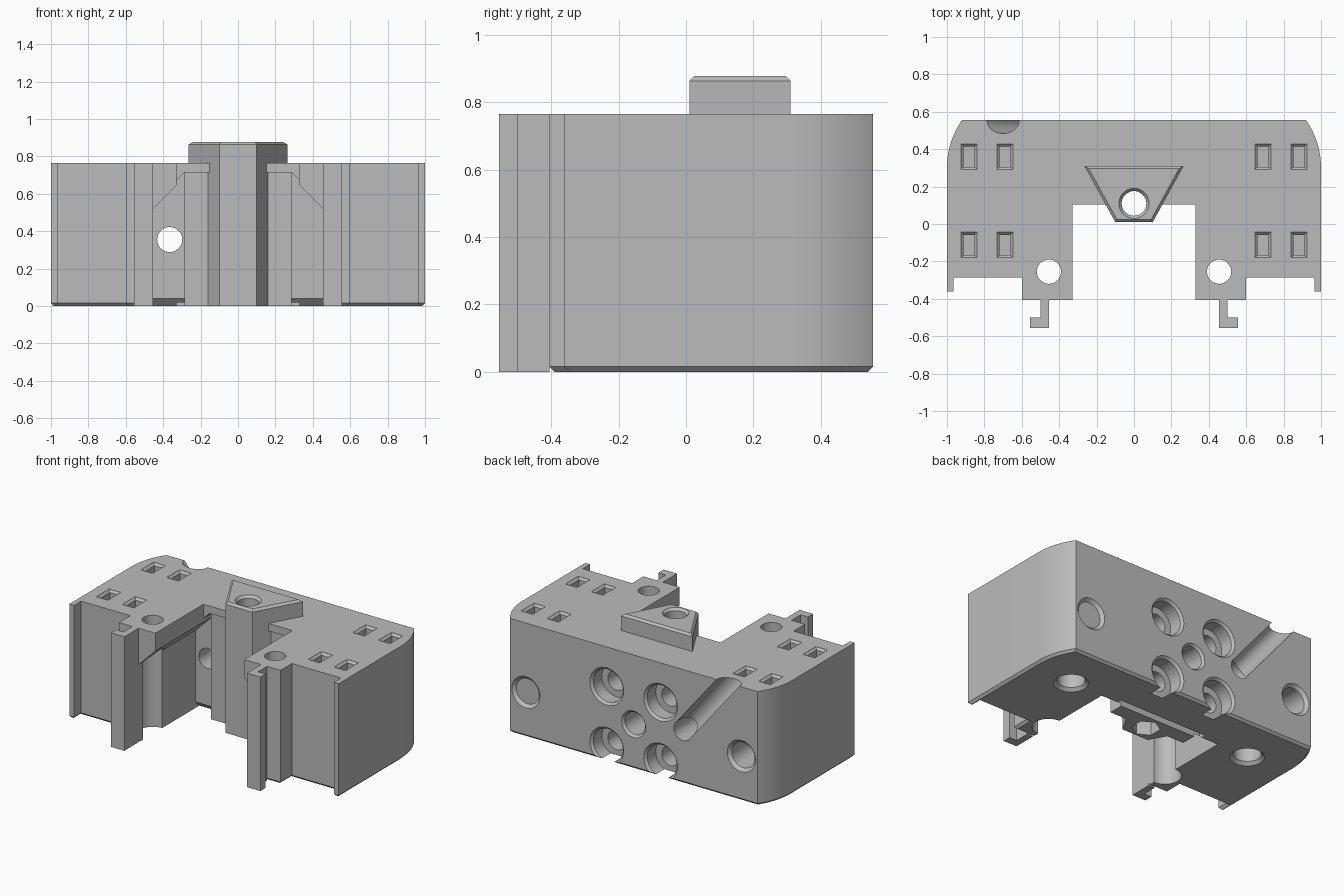
import bpy, bmesh
from math import sin, cos, asin
from mathutils import Vector, Matrix

cube = bpy.data.objects.get("Cube")
if cube:
    bpy.data.objects.remove(cube, do_unlink=True)

grey = bpy.data.materials.new("matte_grey")
grey.use_nodes = True
COLOUR = (0.5, 0.5, 0.5, 1)
grey.diffuse_color = COLOUR
for node in grey.node_tree.nodes:
    if node.type == 'BSDF_PRINCIPLED':
        node.inputs["Base Color"].default_value = COLOUR

TOP = 0.765


def finish(name, bm):
    bmesh.ops.recalc_face_normals(bm, faces=bm.faces)
    mesh = bpy.data.meshes.new(name)
    bm.to_mesh(mesh)
    bm.free()
    mesh.materials.append(grey)
    ob = bpy.data.objects.new(name, mesh)
    bpy.context.scene.collection.objects.link(ob)
    return ob


def prism(name, pts, lo, hi, axis='z', chamfer_low=0, chamfer_high=0):
    """Extrude a flat outline along an axis, with optional end chamfers."""
    place = {'z': lambda a, b, h: (a, b, h),
             'y': lambda a, b, h: (a, h, b),
             'x': lambda a, b, h: (h, a, b)}[axis]
    bm = bmesh.new()
    low = [bm.verts.new(place(a, b, lo + chamfer_low)) for a, b in pts]
    high = [bm.verts.new(place(a, b, hi - chamfer_high)) for a, b in pts]
    f_low, f_high = bm.faces.new(low), bm.faces.new(high)
    n = len(pts)
    for i in range(n):
        j = (i + 1) % n
        bm.faces.new((low[i], low[j], high[j], high[i]))
    bmesh.ops.recalc_face_normals(bm, faces=bm.faces)
    for face, c, sign in ((f_low, chamfer_low, -1), (f_high, chamfer_high, 1)):
        if c:
            bmesh.ops.inset_region(bm, faces=[face], thickness=c, depth=0,
                                   use_boundary=True, use_even_offset=True)
            for v in face.verts:
                v.co += Vector(place(0, 0, sign * c))
    return finish(name, bm)


def rod(start, direction, length, r1, r2=None, sides=40):
    """Cylinder or cone running from a point along a direction."""
    d = Vector(direction).normalized()
    mat = (Matrix.Translation(Vector(start) + d * length / 2)
           @ d.to_track_quat('Z', 'Y').to_matrix().to_4x4())
    bm = bmesh.new()
    bmesh.ops.create_cone(bm, cap_ends=True, segments=sides, radius1=r1,
                          radius2=r1 if r2 is None else r2,
                          depth=length, matrix=mat)
    return finish("cutter", bm)


def rect(x0, x1, y0, y1):
    return [(x0, y0), (x1, y0), (x1, y1), (x0, y1)]


def mirrored(half):
    return half + [(-x, y) for x, y in reversed(half)]


def flip(pts, s):
    return [(s * x, y) for x, y in pts]


def combine(target, tools, operation='DIFFERENCE'):
    for tool in tools:
        tool.hide_render = True
        mod = target.modifiers.new("boolean", 'BOOLEAN')
        mod.operation, mod.solver, mod.object = operation, 'EXACT', tool
    bpy.context.view_layer.update()
    dg = bpy.context.evaluated_depsgraph_get()
    mesh = bpy.data.meshes.new_from_object(target.evaluated_get(dg))
    target.modifiers.clear()
    target.data = mesh
    for tool in tools:
        bpy.data.objects.remove(tool, do_unlink=True)


# Main block with rounded rear corners, arms and front lips
R = 0.446
sweep = asin(0.255 / R)
arc = [(1 - R + R * cos(sweep * i / 12), 0.3 + R * sin(sweep * i / 12))
       for i in range(13)]
half = [(0.33, 0.105), (0.33, -0.405), (0.6, -0.405), (0.6, -0.285),
        (0.965, -0.285), (0.965, -0.36), (1, -0.36)] + arc
body = prism("main_block", mirrored(half), 0, TOP, chamfer_low=0.015)

# Sloped-roof cavity between the arms, with deeper corner pockets
slope = [(0.455, -0.1), (0.455, 0.52), (0.33, 0.645), (0.33, 0.67), (0.285, 0.715)]
cuts = [prism("cutter", mirrored(slope), -0.7, 0.12, 'y')]
for s in (-1, 1):
    cuts.append(prism("cutter", flip(slope + [(0.285, -0.1)], s), 0, 0.2, 'y'))
    a, b = sorted((s * 0.285, s * 0.455))
    cuts.append(prism("cutter", [(0.15, -0.01), (0.25, -0.01), (0.2, 0.04), (0.15, 0.04)],
                      a, b, 'x'))
combine(body, cuts)

# Dovetail key column standing above the block
key = prism("dovetail_key", mirrored([(0.1, 0.01), (0.265, 0.31)]),
            0, 0.877, chamfer_high=0.014)
combine(body, [key], 'UNION')

cuts = []
# Key bolt hole with rim chamfer and hexagonal nut recess
cuts += [rod((0, 0.11, -0.1), (0, 0, 1), 1.2, 0.066),
         rod((0, 0.11, 0.86), (0, 0, 1), 0.03, 0.066, 0.092),
         rod((0, 0.11, -0.1), (0, 0, 1), 0.2, 0.088, sides=6)]
# Slot under the block behind the key
cuts.append(prism("cutter", rect(-0.33, 0.33, 0.22, 0.27), -0.1, 0.07))

for s in (-1, 1):
    # Vertical arm holes with wide round relief below
    cuts += [rod((s * 0.455, -0.255, -0.1), (0, 0, 1), 1, 0.065),
             rod((s * 0.455, -0.255, -0.1), (0, 0, 1), 0.65, 0.1)]
    # Blind holes under the block
    cuts += [rod((s * 0.69, 0.235, -0.1), (0, 0, 1), 0.25, 0.085),
             rod((s * 0.69, 0.235, -0.01), (0, 0, 1), 0.03, 0.115, 0.085)]
    # Outer rear holes
    cuts += [rod((s * 0.8, 0.6, 0.3), (0, -1, 0), 0.3, 0.085),
             rod((s * 0.8, 0.565, 0.3), (0, -1, 0), 0.03, 0.115, 0.085)]
    # Counterbored rear holes
    for z in (0.1, 0.5):
        cuts += [rod((s * 0.2, 0.6, z), (0, -1, 0), 0.15, 0.11),
                 rod((s * 0.2, 0.565, z), (0, -1, 0), 0.025, 0.135, 0.11),
                 rod((s * 0.2, 0.6, z), (0, -1, 0), 0.3, 0.065)]
    # Tapered rectangular sockets on top
    for x in (0.69, 0.882):
        for y in (0.36, -0.112):
            x0, x1 = sorted((s * (x - 0.043), s * (x + 0.043)))
            cuts.append(prism("cutter", rect(x0, x1, y - 0.068, y + 0.068),
                              TOP - 0.015, TOP + 0.05, chamfer_low=0.014))
            cuts.append(prism("cutter", rect(x0 + 0.014, x1 - 0.014, y - 0.054, y + 0.054),
                              TOP - 0.1, TOP + 0.05))
# Centre rear hole
cuts += [rod((0, 0.6, 0.3), (0, -1, 0), 0.3, 0.075),
         rod((0, 0.565, 0.3), (0, -1, 0), 0.025, 0.098, 0.075)]
# Through hole with a diagonal cable groove rising to the top edge
cuts += [rod((-0.365, 0.7, 0.355), (0, -1, 0), 0.6, 0.067),
         rod((-0.365, 0.55, 0.355), (-0.335, 0, 0.41), 0.7, 0.066)]
combine(body, cuts)

# Hooked rails on the front of the arms
hook = [(0.455, -0.405), (0.455, -0.555), (0.555, -0.555), (0.555, -0.5),
        (0.5, -0.5), (0.5, -0.405)]
for side, s in (("left", 1), ("right", -1)):
    prism(side + "_hook_rail", flip(hook, s), 0, TOP)

# One shared material and smooth round surfaces with sharp edges
body.data.materials.clear()
body.data.materials.append(grey)
for poly in body.data.polygons:
    poly.material_index = 0
bpy.ops.object.select_all(action='DESELECT')
body.select_set(True)
bpy.context.view_layer.objects.active = body
bpy.ops.object.shade_smooth_by_angle(angle=0.45)
